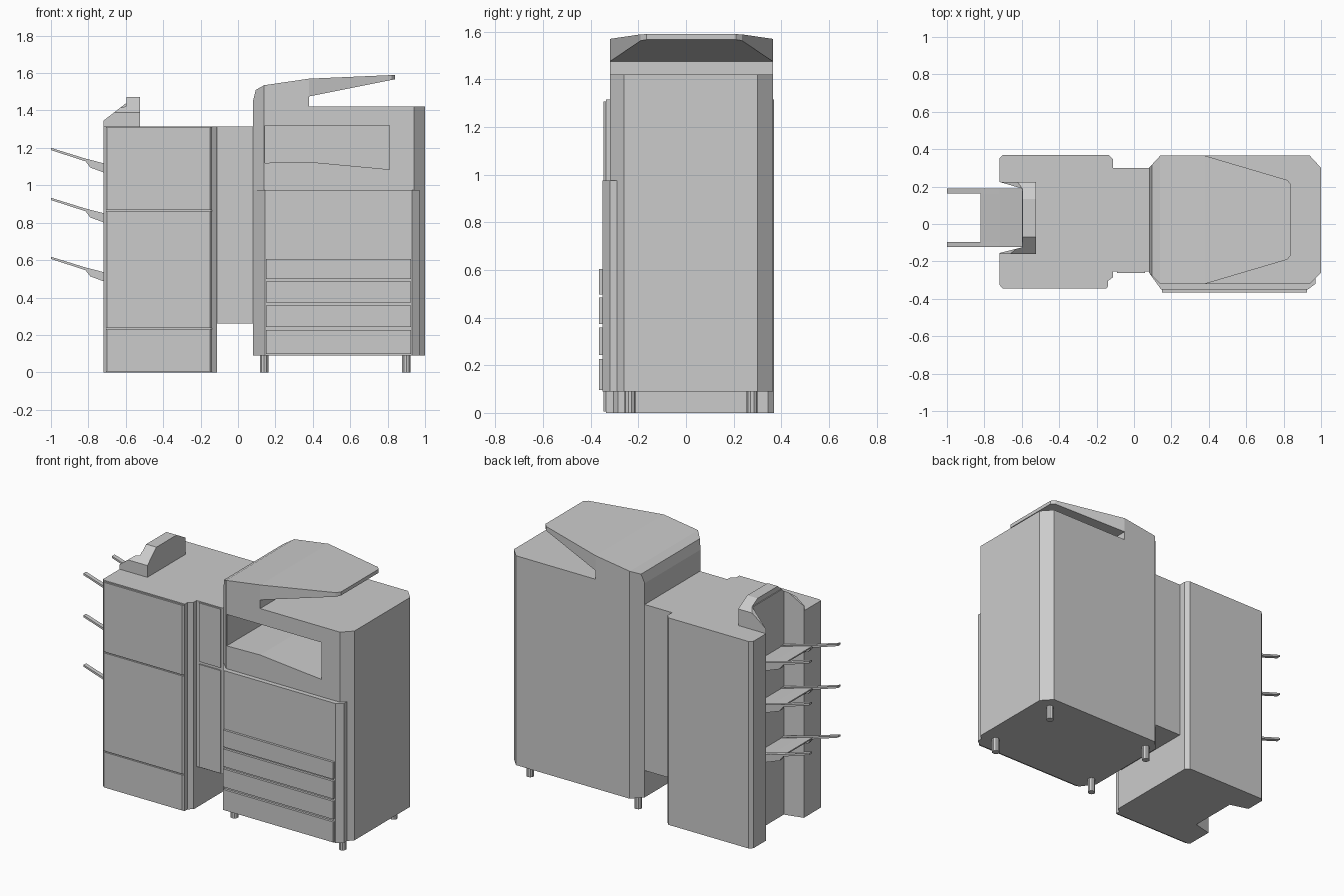
import bpy, bmesh

if "Cube" in bpy.data.objects:
    bpy.data.objects.remove(bpy.data.objects["Cube"])


def prism(name, pts, axis, lo, hi):
    """Extrude a 2D outline along an axis: x takes (y,z), y takes (x,z), z takes (x,y)."""
    place = {'x': lambda a, b, t: (t, a, b),
             'y': lambda a, b, t: (a, t, b),
             'z': lambda a, b, t: (a, b, t)}[axis]
    bm = bmesh.new()
    bottom = [bm.verts.new(place(a, b, lo)) for a, b in pts]
    top = [bm.verts.new(place(a, b, hi)) for a, b in pts]
    bm.faces.new(bottom)
    bm.faces.new(top)
    n = len(pts)
    for i in range(n):
        j = (i + 1) % n
        bm.faces.new((bottom[i], bottom[j], top[j], top[i]))
    bmesh.ops.recalc_face_normals(bm, faces=bm.faces[:])
    mesh = bpy.data.meshes.new(name)
    bm.to_mesh(mesh)
    bm.free()
    ob = bpy.data.objects.new(name, mesh)
    bpy.context.collection.objects.link(ob)
    return ob


def box(name, x0, x1, y0, y1, z0, z1):
    return prism(name, [(x0, y0), (x1, y0), (x1, y1), (x0, y1)], 'z', z0, z1)


def carve(ob, tool, operation):
    """Apply a boolean and drop the tool."""
    mod = ob.modifiers.new("carve", 'BOOLEAN')
    mod.operation = operation
    mod.solver = 'EXACT'
    mod.object = tool
    bpy.context.view_layer.objects.active = ob
    bpy.ops.object.modifier_apply(modifier=mod.name)
    bpy.data.objects.remove(tool)


# Copier body with an output recess in the front
body_plan = [(.08, .30), (.14, .365), (.94, .365), (1, .30),
             (1, -.26), (.94, -.32), (.14, -.32), (.08, -.26)]
body = prism("copier_body", body_plan, 'z', .09, 1.42)
recess = prism("recess_cutter", [(.145, 1.32), (.81, 1.32), (.81, 1.085), (.38, 1.125), (.145, 1.12)],
               'y', -.5, .22)
carve(body, recess, 'DIFFERENCE')

# Document feeder: side outline trimmed by its tapering plan
feeder = prism("document_feeder",
               [(.08, 1.42), (.08, 1.45), (.095, 1.51), (.14, 1.535), (.38, 1.57), (.84, 1.59),
                (.84, 1.567), (.38, 1.475), (.38, 1.42)], 'y', -.5, .5)
feeder_plan = prism("feeder_plan_cutter",
                    [(.08, .30), (.14, .365), (.38, .365), (.82, .235), (.84, .21),
                     (.84, -.165), (.82, -.19), (.38, -.32), (.14, -.32), (.08, -.26)], 'z', 1.3, 1.7)
carve(feeder, feeder_plan, 'INTERSECT')

# Lower front panel, drawers and feet
prism("lower_front_panel", [(.08, -.26), (.145, -.35), (.93, -.35), (.97, -.32), (.97, -.29), (.14, -.29)],
      'z', .09, .975)
for i, (z0, z1) in enumerate([(.097, .227), (.243, .358), (.373, .485), (.498, .605)]):
    box(f"paper_drawer_{i + 1}", .15, .925, -.365, -.345, z0, z1)
for x in (.14, .90):
    for y in (-.235, .278):
        bpy.ops.mesh.primitive_cylinder_add(vertices=10, radius=.023, depth=.1, location=(x, y, .05))
        bpy.context.object.name = "foot"
        bpy.ops.object.shade_smooth_by_angle()

# Bridge unit between copier and finisher
box("bridge", -.115, .085, -.255, .30, .26, 1.315)
box("bridge_upper_panel", -.092, .06, -.262, -.25, .935, 1.308)
box("bridge_lower_panel", -.092, .06, -.262, -.25, .265, .918)

# Finisher cabinet, with a full height slot in its left side
prism("finisher_cabinet",
      [(-.72, -.325), (-.705, -.335), (-.14, -.335), (-.14, -.305), (-.112, -.285),
       (-.112, .345), (-.135, .37), (-.70, .37), (-.72, .35),
       (-.72, .225), (-.60, .19), (-.60, -.125), (-.72, -.155)], 'z', 0, 1.315)
for i, (z0, z1) in enumerate([(.005, .23), (.237, .86), (.867, 1.308)]):
    prism(f"finisher_door_{i + 1}", [(-.72, -.325), (-.70, -.346), (-.15, -.346), (-.14, -.335), (-.14, -.32),
                                     (-.71, -.32)], 'z', z0, z1)

# Hood over the slot
hood = prism("finisher_hood", [(-.72, 1.31), (-.72, 1.345), (-.597, 1.44), (-.597, 1.472),
                               (-.525, 1.472), (-.525, 1.31)], 'y', -.3, .3)
hood_section = prism("hood_section_cutter",
                     [(-.16, 1.3), (-.16, 1.39), (-.06, 1.48), (.12, 1.48), (.225, 1.42), (.225, 1.3)],
                     'x', -1, 0)
carve(hood, hood_section, 'INTERSECT')
hood_slot = prism("hood_slot_cutter", [(-.74, .231), (-.60, .19), (-.60, -.125), (-.74, -.16)],
                  'z', 1.2, 1.6)
carve(hood, hood_slot, 'DIFFERENCE')

# Output trays: two arms and a plate each
for i, z in enumerate((1.2, .933, .618)):
    arm = [(-1, z), (-.82, z - .056), (-.72, z - .082), (-.59, z - .12), (-.59, z - .18),
           (-.72, z - .131), (-.79, z - .105), (-.815, z - .072), (-1, z - .012)]
    for y0, y1 in ((-.123, -.097), (.162, .19)):
        prism(f"tray_{i + 1}_arm", arm, 'y', y0, y1)
    prism(f"tray_{i + 1}_plate", [(-.82, z - .06), (-.72, z - .087), (-.59, z - .125),
                                  (-.59, z - .145), (-.72, z - .11), (-.815, z - .072)],
          'y', -.1, .165)
